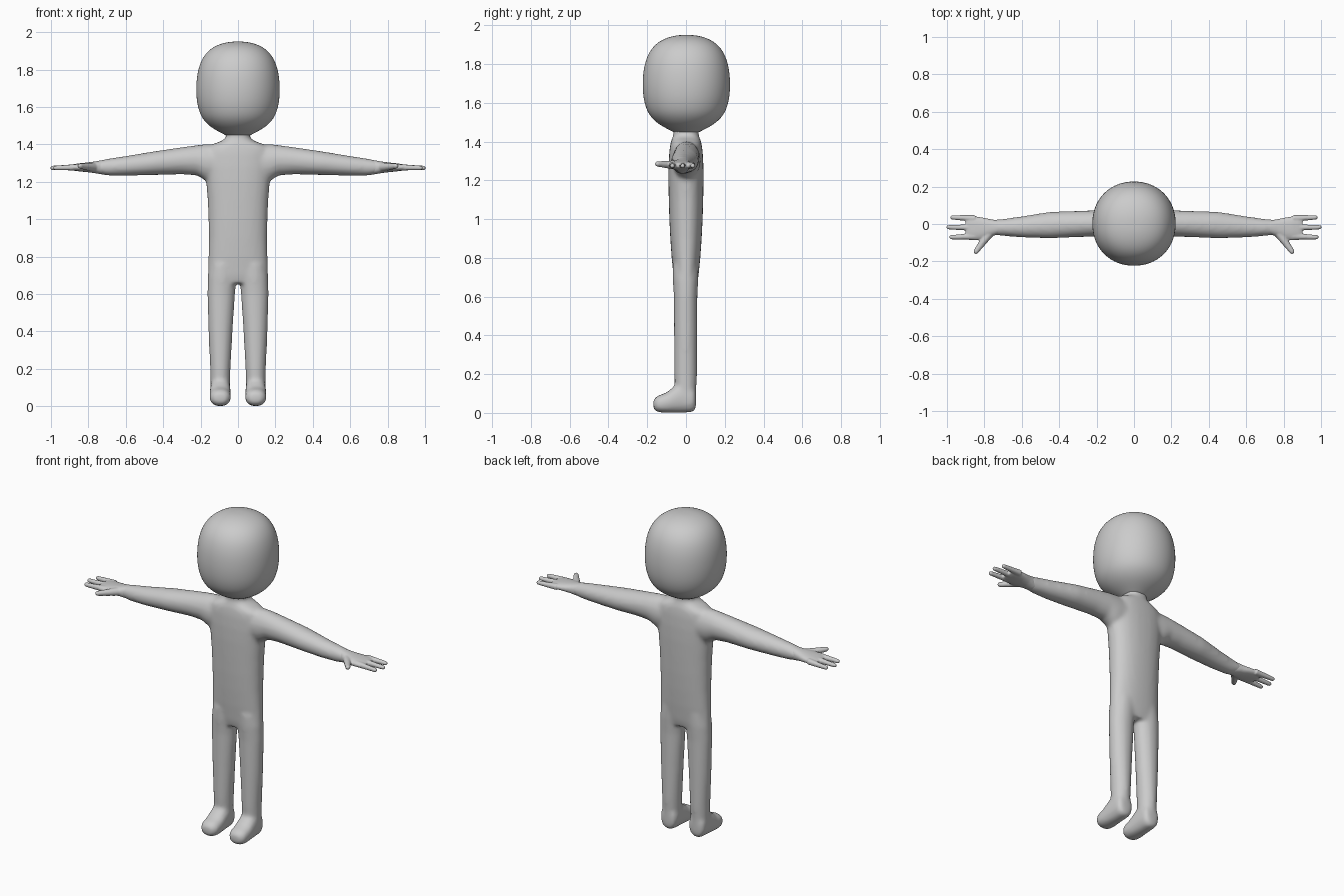
import bpy, bmesh, math
from mathutils import Vector

cube = bpy.data.objects.get("Cube")
if cube:
    bpy.data.objects.remove(cube, do_unlink=True)

skin = bpy.data.materials.new("plain grey")
skin.use_nodes = True
grey = (0.6, 0.6, 0.6, 1)
skin.diffuse_color = grey
skin.node_tree.nodes["Principled BSDF"].inputs["Base Color"].default_value = grey


def loft(bm, u, v, rings, power=2.0, sides=32):
    """Closed tube through rings of (centre, radius along u, radius along v)."""
    u, v = Vector(u), Vector(v)
    loops = []
    for centre, ru, rv in rings:
        loop = []
        for i in range(sides):
            a = math.tau * i / sides
            c, s = math.cos(a), math.sin(a)
            p = (Vector(centre) + u * ru * math.copysign(abs(c) ** (2 / power), c)
                 + v * rv * math.copysign(abs(s) ** (2 / power), s))
            loop.append(bm.verts.new(p))
        loops.append(loop)
    for a, b in zip(loops, loops[1:]):
        for i in range(sides):
            j = (i + 1) % sides
            bm.faces.new((a[i], a[j], b[j], b[i]))
    bm.faces.new(loops[0])
    bm.faces.new(loops[-1])


def digit(bm, start, end, r0, r1):
    """Tapered finger with a rounded tip."""
    start, end = Vector(start), Vector(end)
    d = (end - start).normalized()
    across = d.cross(Vector((0, 0, 1)))
    rings = [(start, r0, r0), (end - d * r1, r1, r1)]
    for a in (30, 55, 75):
        a = math.radians(a)
        rings.append((end - d * r1 * (1 - math.sin(a)), r1 * math.cos(a), r1 * math.cos(a)))
    loft(bm, across, (0, 0, 1), rings, sides=16)


def finish(bm, name, voxel=0, smooth=0):
    bmesh.ops.recalc_face_normals(bm, faces=bm.faces)
    mesh = bpy.data.meshes.new(name)
    bm.to_mesh(mesh)
    bm.free()
    mesh.materials.append(skin)
    ob = bpy.data.objects.new(name, mesh)
    bpy.context.collection.objects.link(ob)
    mesh.shade_smooth()
    if voxel:
        fuse = ob.modifiers.new("fuse", "REMESH")
        fuse.mode = "VOXEL"
        fuse.voxel_size = voxel
        fuse.use_smooth_shade = True
        soften = ob.modifiers.new("soften", "SMOOTH")
        soften.factor = 0.5
        soften.iterations = smooth
    return ob


X, Y, Z = (1, 0, 0), (0, 1, 0), (0, 0, 1)

# Torso and neck: height, half width, half depth
body = bmesh.new()
torso = [(0.66, .15, .055), (0.7, .162, .064), (0.8, .158, .074), (0.9, .156, .081),
         (1.0, .158, .086), (1.1, .162, .089), (1.2, .17, .091), (1.28, .18, .09),
         (1.35, .18, .086), (1.385, .165, .081), (1.405, .125, .076), (1.42, .085, .07),
         (1.435, .064, .065), (1.46, .066, .066), (1.48, .08, .08)]
loft(body, X, Y, [((0, 0, z), w, d) for z, w, d in torso], 2.3)

# Arm: distance out, bottom, top, front, back
arm = [(.1, 1.2, 1.4, -.07, .075), (.17, 1.205, 1.402, -.07, .075),
       (.22, 1.234, 1.396, -.068, .073), (.3, 1.24, 1.385, -.07, .07),
       (.45, 1.236, 1.363, -.077, .065), (.6, 1.232, 1.338, -.072, .041),
       (.7, 1.233, 1.323, -.064, .027), (.76, 1.246, 1.31, -.058, .022)]
# Leg: height, inner edge, outer edge, half depth
leg = [(.05, .05, .14, .045), (.1, .044, .147, .055), (.2, .04, .149, .059),
       (.4, .029, .158, .06), (.6, .016, .164, .061), (.69, .006, .162, .066),
       (.76, .01, .15, .066)]
# Foot: depth position, bottom, top, half width
foot = [(.052, .035, .1, .025), (.046, .013, .13, .042), (.03, .003, .15, .052),
        (-.03, .0, .16, .055), (-.065, .0, .135, .056), (-.1, .0, .105, .057),
        (-.135, .002, .093, .056), (-.155, .008, .083, .047), (-.165, .018, .072, .034),
        (-.169, .032, .058, .017)]
for s in (1, -1):
    loft(body, Y, Z, [((s * x, (f + b) / 2, (lo + hi) / 2), (b - f) / 2, (hi - lo) / 2)
                      for x, lo, hi, f, b in arm])
    loft(body, X, Y, [((s * (i + o) / 2, -.002, z), (o - i) / 2, d) for z, i, o, d in leg])
    loft(body, X, Z, [((s * .095, y, (lo + hi) / 2), w, (hi - lo) / 2)
                      for y, lo, hi, w in foot], 2.3)
finish(body, "body", 0.011, 8)

# Hands: palm, three fingers and a thumb
palm = [(.68, 1.24, 1.32, -.056, .02), (.73, 1.24, 1.315, -.057, .02),
        (.77, 1.247, 1.308, -.068, .026), (.81, 1.252, 1.303, -.084, .035),
        (.85, 1.256, 1.299, -.088, .041), (.88, 1.26, 1.294, -.086, .042),
        (.9, 1.265, 1.288, -.078, .036)]
fingers = [(.03, .036, .983), (-.019, -.017, 1.004), (-.066, -.071, .988)]
for s, name in ((1, "left_hand"), (-1, "right_hand")):
    hand = bmesh.new()
    loft(hand, Y, Z, [((s * x, (f + b) / 2, (lo + hi) / 2), (b - f) / 2, (hi - lo) / 2)
                      for x, lo, hi, f, b in palm], 2.3)
    for y0, y1, tip in fingers:
        digit(hand, (s * .85, y0, 1.278), (s * tip, y1, 1.274), .018, .012)
    digit(hand, (s * .77, -.045, 1.278), (s * .853, -.158, 1.285), .025, .014)
    finish(hand, name, 0.005, 4)

# Head: height, radius
head = bmesh.new()
profile = [(1.44, .05), (1.452, .072), (1.472, .112), (1.495, .15), (1.525, .182),
           (1.56, .204), (1.61, .219), (1.66, .225), (1.71, .226), (1.77, .221),
           (1.82, .209), (1.86, .192), (1.895, .166), (1.92, .134), (1.937, .096),
           (1.947, .055), (1.95, .02)]
loft(head, X, Y, [((0, .002, z), r, r * 1.01) for z, r in profile], 2.1, 24)
soft = finish(head, "head").modifiers.new("round", "SUBSURF")
soft.levels = soft.render_levels = 2
